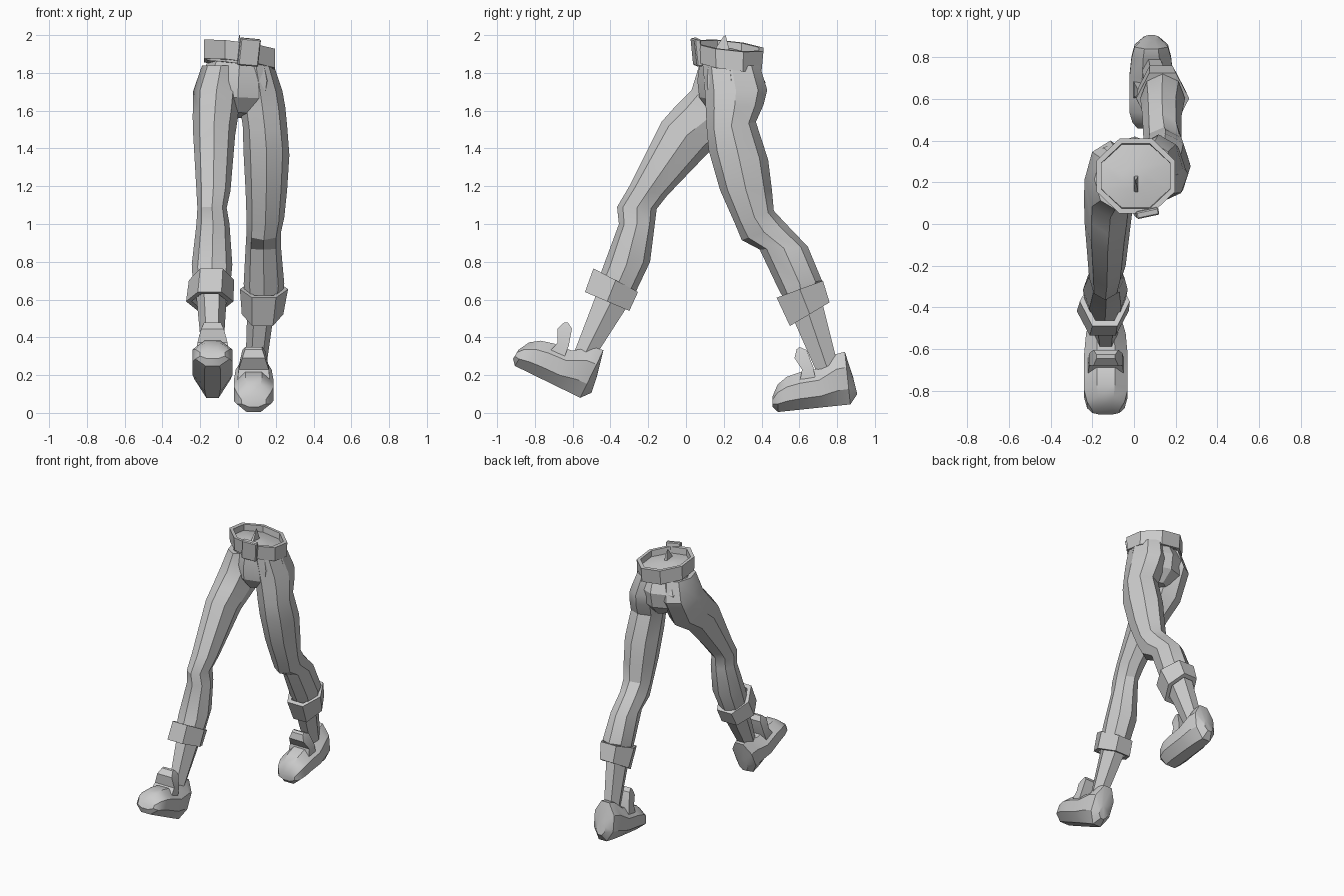
import bpy, bmesh, math
from mathutils import Vector

cube = bpy.data.objects.get("Cube")
if cube:
    bpy.data.objects.remove(cube, do_unlink=True)

grey = bpy.data.materials.new("plain grey")
grey.use_nodes = True
color = (0.6, 0.6, 0.6, 1)
grey.diffuse_color = color
grey.node_tree.nodes["Principled BSDF"].inputs["Base Color"].default_value = color


def finish(name, bm, angle=30):
    """Turn a bmesh into a shaded, coloured object."""
    bmesh.ops.recalc_face_normals(bm, faces=bm.faces)
    mesh = bpy.data.meshes.new(name)
    bm.to_mesh(mesh)
    bm.free()
    mesh.materials.append(grey)
    obj = bpy.data.objects.new(name, mesh)
    bpy.context.collection.objects.link(obj)
    bpy.ops.object.select_all(action="DESELECT")
    obj.select_set(True)
    bpy.context.view_layer.objects.active = obj
    bpy.ops.object.shade_smooth_by_angle(angle=math.radians(angle))
    return obj


def section(sides, flat):
    """Unit polygon stretched to fill the square from -1 to 1."""
    turn = math.pi / sides if flat else 0
    pts = [(math.cos(turn + math.tau * i / sides), math.sin(turn + math.tau * i / sides))
           for i in range(sides)]
    wide = max(abs(p[0]) for p in pts)
    deep = max(abs(p[1]) for p in pts)
    return [(a / wide, b / deep) for a, b in pts]


def loft(name, rings, sides=8, flat=False, hollow=False, slope=0, angle=30):
    """Skin rings given as front (y, z), back (y, z) and (x min, x max)."""
    bm = bmesh.new()
    loops = []
    for front, back, (x_min, x_max) in rings:
        f, b = Vector((0, *front)), Vector((0, *back))
        mid = (f + b) / 2 + Vector(((x_min + x_max) / 2, 0, 0))
        loop = []
        for across, along in section(sides, flat):
            co = mid + (b - f) / 2 * along
            co.x += across * (x_max - x_min) / 2
            co.z -= slope * co.x
            loop.append(bm.verts.new(co))
        loops.append(loop)
    pairs = list(zip(loops, loops[1:]))
    if hollow:
        pairs.append((loops[-1], loops[0]))
    else:
        bm.faces.new(loops[0])
        bm.faces.new(loops[-1])
    for low, high in pairs:
        for i in range(sides):
            j = (i + 1) % sides
            bm.faces.new((low[i], low[j], high[j], high[i]))
    return finish(name, bm, angle)


def band(name, top, bottom, wall, sides, flat=False, slope=0):
    """Hollow strap between two rings."""
    def inner(ring):
        f, b = Vector(ring[0]), Vector(ring[1])
        step = (b - f).normalized() * wall
        return (f + step, b - step, (ring[2][0] + wall, ring[2][1] - wall))
    return loft(name, [top, bottom, inner(bottom), inner(top)], sides, flat, True, slope)


# Trousers
loft("pelvis", [
    ((.075, 1.87), (.385, 1.83), (-.165, .185)),
    ((.06, 1.76), (.42, 1.75), (-.21, .215)),
    ((.07, 1.67), (.4, 1.64), (-.2, .2)),
    ((.13, 1.59), (.32, 1.56), (-.06, .08))])

loft("right_trouser_leg", [
    ((.07, 1.84), (.36, 1.84), (-.19, .01)),
    ((.03, 1.71), (.4, 1.7), (-.237, .01)),
    ((-.05, 1.63), (.3, 1.5), (-.24, 0)),
    ((-.13, 1.54), (.14, 1.4), (-.237, -.015)),
    ((-.3, 1.2), (-.1, 1.15), (-.22, -.04)),
    ((-.365, 1.09), (-.155, 1.08), (-.215, -.06)),
    ((-.355, 1), (-.165, 1), (-.22, -.045)),
    ((-.44, .77), (-.19, .8), (-.245, -.03)),
    ((-.48, .66), (-.29, .59), (-.235, -.045))])

loft("left_trouser_leg", [
    ((.09, 1.84), (.39, 1.84), (0, .19)),
    ((.1, 1.7), (.43, 1.71), (0, .235)),
    ((.105, 1.61), (.41, 1.63), (.01, .25)),
    ((.11, 1.5), (.37, 1.54), (.025, .26)),
    ((.12, 1.39), (.435, 1.34), (.03, .272)),
    ((.18, 1.18), (.455, 1.18), (.04, .26)),
    ((.26, 1), (.465, 1.07), (.045, .245)),
    ((.295, .915), (.53, 1), (.045, .228)),
    ((.39, .865), (.645, .88), (.04, .228)),
    ((.485, .665), (.72, .7), (.03, .245)),
    ((.54, .56), (.69, .63), (.04, .23))])

# Rolled cuffs
band("right_cuff", ((-.49, .765), (-.254, .64), (-.26, -.02)),
     ((-.535, .64), (-.3, .54), (-.275, -.025)), .03, 6)
band("left_cuff", ((.48, .61), (.725, .7), (.01, .265)),
     ((.55, .46), (.76, .585), (.02, .24)), .03, 6)

# Ankles
loft("right_ankle", [
    ((-.47, .64), (-.3, .58), (-.22, -.06)),
    ((-.6, .3), (-.48, .3), (-.19, -.08))], 6)
loft("left_ankle", [
    ((.54, .56), (.71, .63), (.05, .2)),
    ((.69, .22), (.8, .27), (.04, .15))], 6)

# Shoe rings in foot space: sole point, top point, half width
SHOE = [((-.042, .05), (-.03, .14), .035),
        ((0, 0), (0, .28), .08),
        ((.06, 0), (.052, .272), .095),
        ((.15, 0), (.15, .205), .105),
        ((.26, 0), (.25, .197), .105),
        ((.33, 0), (.32, .18), .105),
        ((.385, 0), (.372, .145), .09),
        ((.41, .03), (.405, .085), .065)]
TONGUE = [((.17, .16), (.25, .16), .085),
          ((.175, .22), (.235, .21), .08),
          ((.2, .31), (.268, .275), .06),
          ((.235, .33), (.252, .32), .045)]


def shoe(side, heel, pitch, x):
    """Place the shoe rings from the heel, pitched toe up."""
    c, s = math.cos(pitch), math.sin(pitch)

    def place(p):
        return (heel[0] - p[0] * c + p[1] * s, heel[1] + p[0] * s + p[1] * c)
    for part, rings, sides in (("shoe", SHOE, 8), ("shoe_tongue", TONGUE, 4)):
        loft(side + "_" + part,
             [(place(a), place(b), (x - w, x + w)) for a, b, w in rings], sides, True)


shoe("right", (-.56, .08), math.radians(26), -.135)
shoe("left", (.87, .045), math.radians(-6), .083)

# Belt, with the body closed just under its rim
band("belt", ((.05, 1.965), (.41, 1.925), (-.18, .197)),
     ((.06, 1.865), (.4, 1.82), (-.18, .197)), .025, 8, True, .13)
loft("waist_cap", [
    ((.07, 1.85), (.39, 1.83), (-.165, .18)),
    ((.07, 1.915), (.39, 1.88), (-.165, .18)),
    ((.17, 1.93), (.27, 1.92), (-.06, .06))], 8, True, slope=.13)

# Buckle plate on the belt front
bm = bmesh.new()
bmesh.ops.create_cube(bm, size=1)
bmesh.ops.scale(bm, vec=(.11, .035, .145), verts=bm.verts)
bmesh.ops.bevel(bm, geom=[e for e in bm.edges], offset=.006, segments=1, affect="EDGES")
buckle = finish("belt_buckle", bm)
buckle.location = (.058, .058, 1.91)
buckle.rotation_euler = (math.radians(7), math.radians(5), math.radians(12))

# Loose belt end standing inside the waist
loft("belt_end", [((.15, 1.92), (.23, 1.92), (.0, .02)),
                  ((.2, 1.995), (.21, 2), (.005, .01))], 4, True)
